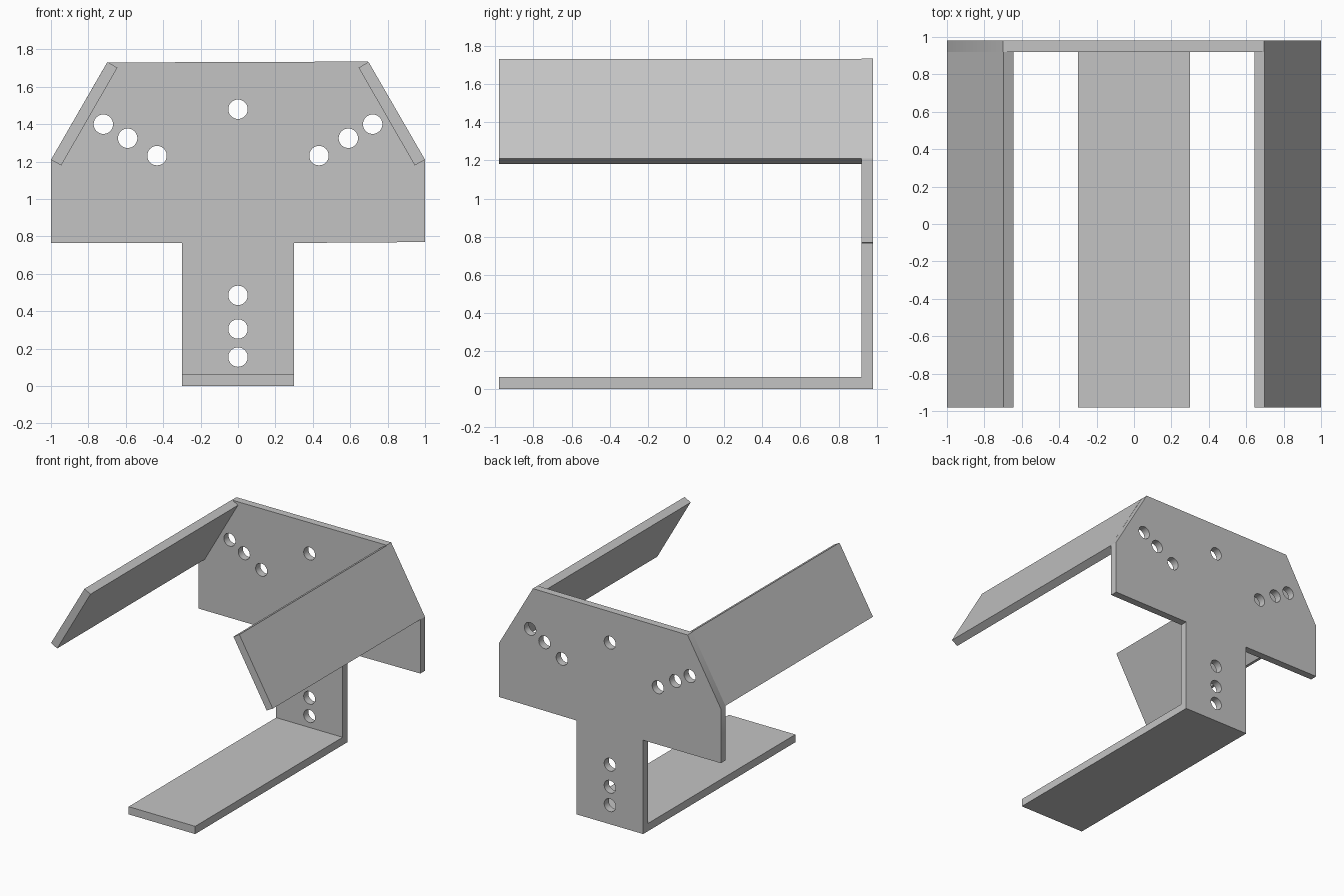
import bpy, bmesh
from mathutils import Matrix

cube = bpy.data.objects.get("Cube")
if cube:
    bpy.data.objects.remove(cube, do_unlink=True)

FRONT, INNER, BACK = -0.98, 0.92, 0.98   # depth stations along y
HOLE_RADIUS = 0.052

grey = bpy.data.materials.new("plain grey")
grey.use_nodes = True
colour = (0.55, 0.55, 0.55, 1)
grey.diffuse_color = colour
grey.node_tree.nodes["Principled BSDF"].inputs["Base Color"].default_value = colour


def finish(name, bm):
    bmesh.ops.recalc_face_normals(bm, faces=bm.faces)
    mesh = bpy.data.meshes.new(name)
    bm.to_mesh(mesh)
    bm.free()
    mesh.materials.append(grey)
    obj = bpy.data.objects.new(name, mesh)
    bpy.context.collection.objects.link(obj)
    return obj


def extrude_profile(name, outline, y0, y1):
    """Solid from an (x, z) outline swept along y."""
    bm = bmesh.new()
    face = bm.faces.new([bm.verts.new((x, y0, z)) for x, z in outline])
    swept = bmesh.ops.extrude_face_region(bm, geom=[face])["geom"]
    moved = [v for v in swept if isinstance(v, bmesh.types.BMVert)]
    bmesh.ops.translate(bm, verts=moved, vec=(0, y1 - y0, 0))
    return finish(name, bm)


# T-shaped back plate with chamfered top corners
plate = extrude_profile("back_plate", [
    (-0.3, 0), (0.3, 0), (0.3, 0.765), (1, 0.77), (1, 1.21), (0.695, 1.735),
    (-0.7, 1.73), (-1, 1.21), (-1, 0.765), (-0.3, 0.765)], INNER, BACK)

# Round holes through the plate
holes = [(0, 1.48), (0, 0.485), (0, 0.305), (0, 0.155)]
for side in (-1, 1):
    holes += [(side * x, z) for x, z in ((0.72, 1.4), (0.59, 1.325), (0.433, 1.232))]
bm = bmesh.new()
for x, z in holes:
    bmesh.ops.create_cone(
        bm, cap_ends=True, segments=32, radius1=HOLE_RADIUS, radius2=HOLE_RADIUS, depth=0.3,
        matrix=Matrix.Translation((x, BACK, z)) @ Matrix.Rotation(1.5707963, 4, "X"))
cutter = finish("hole_cutter", bm)
cutter.hide_render = True
cutter.hide_set(True)
cut = plate.modifiers.new("holes", "BOOLEAN")
cut.object = cutter
cut.operation = "DIFFERENCE"
cut.solver = "EXACT"

# Base tongue reaching forward from the foot of the plate
extrude_profile("base_tongue", [(-0.3, 0), (0.3, 0), (0.3, 0.063), (-0.3, 0.063)], FRONT, INNER)

# Sloped side flanges along the chamfers
for name, side in (("left_flange", 1), ("right_flange", -1)):
    section = [(0.698, 1.733), (1, 1.21), (0.945, 1.18), (0.645, 1.702)]
    extrude_profile(name, [(side * x, z) for x, z in section], FRONT, INNER)

# Smooth hole walls, sharp plate edges
bpy.ops.object.select_all(action="DESELECT")
plate.select_set(True)
bpy.context.view_layer.objects.active = plate
bpy.ops.object.modifier_apply(modifier="holes")
bpy.ops.object.shade_smooth_by_angle()
bpy.data.objects.remove(cutter, do_unlink=True)
